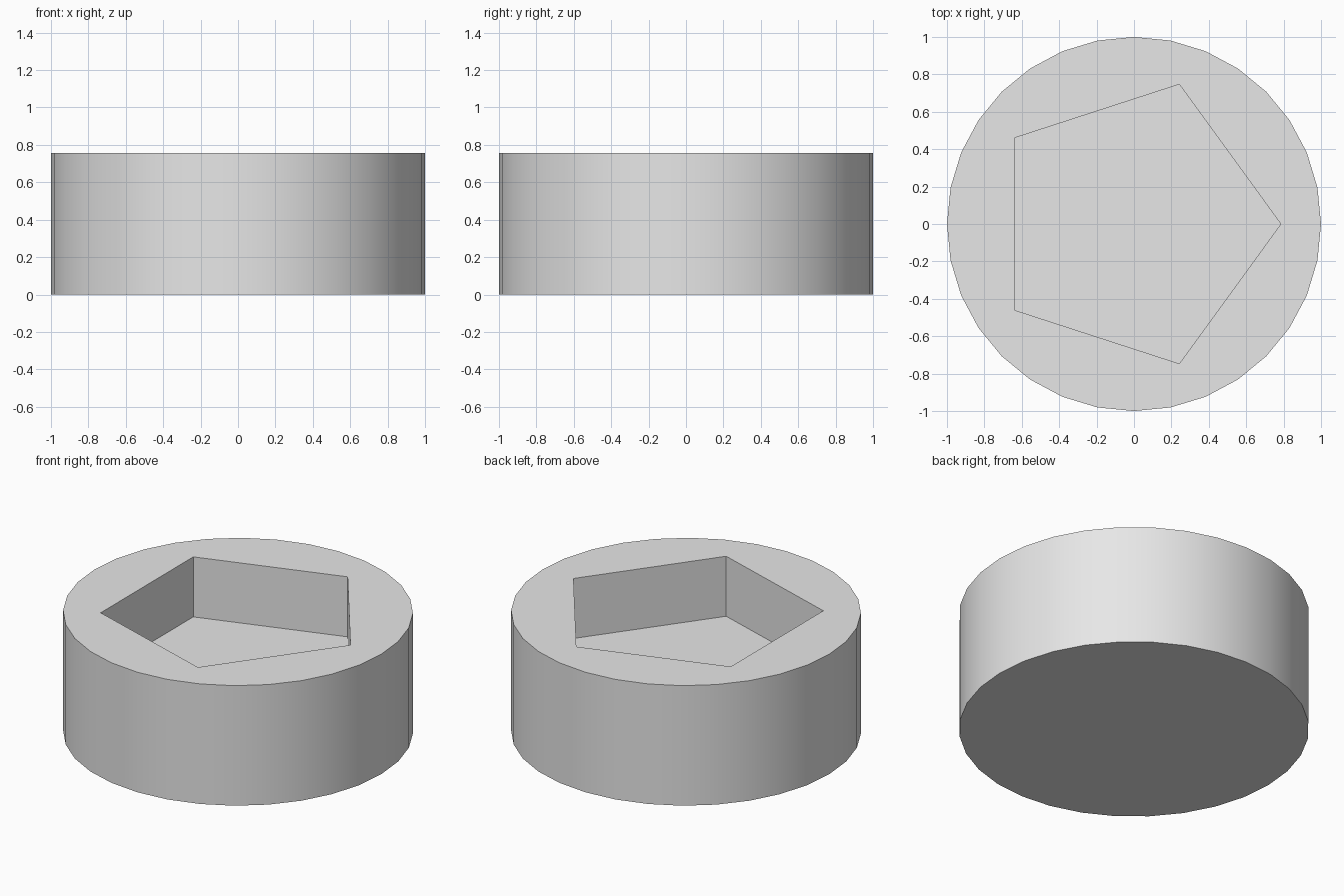
import bpy
import bmesh
from math import cos, sin, tau, radians

HEIGHT = 0.757
FLOOR = HEIGHT / 2
SIDES = 32
POCKET_SIDES = 5
POCKET_RADIUS = 0.785

old = bpy.data.objects.get("Cube")
if old:
    bpy.data.objects.remove(old, do_unlink=True)


def make_material(name, rgb):
    mat = bpy.data.materials.new(name)
    mat.use_nodes = True
    mat.diffuse_color = (*rgb, 1)
    mat.node_tree.nodes["Principled BSDF"].inputs["Base Color"].default_value = (*rgb, 1)
    return mat


def ring(bm, count, radius, z):
    return [bm.verts.new((radius * cos(tau * i / count), radius * sin(tau * i / count), z))
            for i in range(count)]


def bridge(bm, a, b):
    for i in range(len(a)):
        j = (i + 1) % len(a)
        bm.faces.new((a[i], a[j], b[j], b[i]))


bm = bmesh.new()

# Round body: base and outer wall
base = ring(bm, SIDES, 1, 0)
rim = ring(bm, SIDES, 1, HEIGHT)
bm.faces.new(base[::-1])
bridge(bm, base, rim)

# Five-sided pocket: walls and floor
floor = ring(bm, POCKET_SIDES, POCKET_RADIUS, FLOOR)
lip = ring(bm, POCKET_SIDES, POCKET_RADIUS, HEIGHT)
bm.faces.new(floor)
bridge(bm, lip, floor)

# Flat top between the round rim and the pocket lip
edges = [bm.edges.get((loop[i - 1], loop[i])) for loop in (rim, lip) for i in range(len(loop))]
bmesh.ops.triangle_fill(bm, edges=edges, use_beauty=True, normal=(0, 0, 1))
bmesh.ops.recalc_face_normals(bm, faces=bm.faces)

mesh = bpy.data.meshes.new("round_block")
bm.to_mesh(mesh)
bm.free()
mesh.materials.append(make_material("light grey", (0.8, 0.8, 0.8)))

block = bpy.data.objects.new("round_block_with_pocket", mesh)
bpy.context.collection.objects.link(block)

# Smooth outer wall, sharp rims and pocket
bpy.ops.object.select_all(action="DESELECT")
block.select_set(True)
bpy.context.view_layer.objects.active = block
bpy.ops.object.shade_smooth_by_angle(angle=radians(30))
